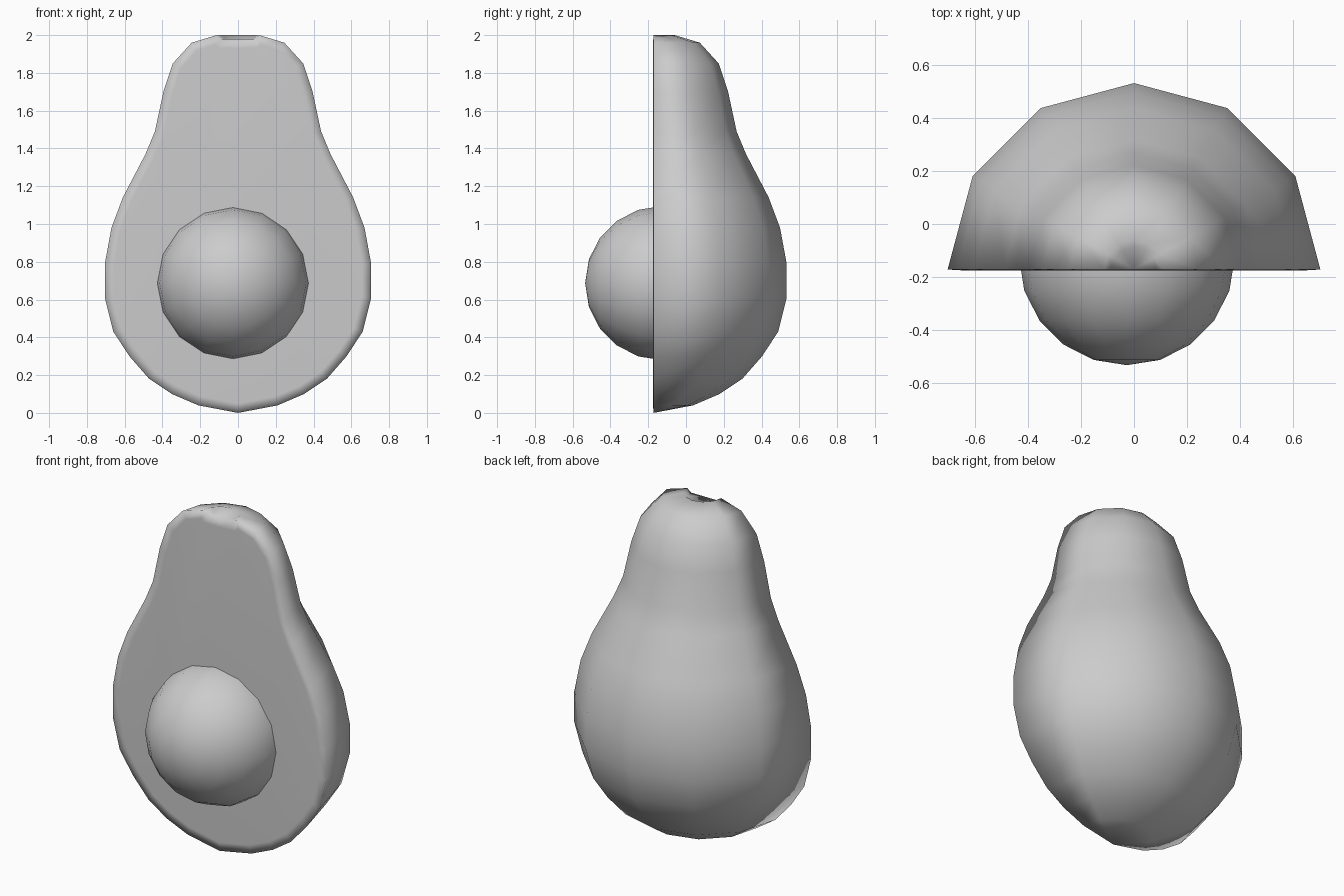
import bpy
import bmesh
import math
from mathutils import Matrix

cube = bpy.data.objects.get("Cube")
if cube:
    bpy.data.objects.remove(cube)

CUT_Y = -0.172
SEGMENTS = 6  # around the half turn

grey = bpy.data.materials.new("plain grey")
grey.use_nodes = True
grey.diffuse_color = (0.6, 0.6, 0.6, 1)
grey.node_tree.nodes["Principled BSDF"].inputs["Base Color"].default_value = (0.6, 0.6, 0.6, 1)


def add_object(name, bm):
    bmesh.ops.recalc_face_normals(bm, faces=bm.faces)
    for face in bm.faces:
        face.smooth = True
    mesh = bpy.data.meshes.new(name)
    bm.to_mesh(mesh)
    bm.free()
    mesh.materials.append(grey)
    obj = bpy.data.objects.new(name, mesh)
    bpy.context.collection.objects.link(obj)
    return obj


# Fruit half: pear profile (radius, height) from the base to the stem dent
profile = [(0, 0), (0.21, 0.04), (0.35, 0.1), (0.47, 0.18), (0.575, 0.3),
           (0.66, 0.43), (0.705, 0.61), (0.705, 0.79), (0.67, 0.98),
           (0.61, 1.14), (0.49, 1.37), (0.44, 1.49), (0.395, 1.7),
           (0.345, 1.85), (0.245, 1.96), (0.112, 2), (0.085, 1.98), (0, 1.98)]
bm = bmesh.new()
verts = [bm.verts.new((r, CUT_Y, z)) for r, z in profile]
edges = [bm.edges.new(pair) for pair in zip(verts, verts[1:])]
bmesh.ops.spin(bm, geom=verts + edges, cent=(0, CUT_Y, 0), axis=(0, 0, 1),
               angle=math.pi, steps=SEGMENTS)
bmesh.ops.remove_doubles(bm, verts=bm.verts, dist=0.0005)

# Flat cut face with a soft border
rim = [e for e in bm.edges if e.is_boundary]
cut = bmesh.ops.contextual_create(bm, geom=rim)["faces"]
bmesh.ops.recalc_face_normals(bm, faces=bm.faces)
bmesh.ops.inset_region(bm, faces=cut, thickness=0.05, depth=0.003)
add_object("fruit_half", bm)

# Round stone set into the cut face, poles facing front and back
bm = bmesh.new()
bmesh.ops.create_uvsphere(
    bm, u_segments=16, v_segments=10, radius=0.408,
    matrix=Matrix.Translation((-0.027, -0.126, 0.687)) @ Matrix.Rotation(math.pi / 2, 4, "X"))
add_object("stone", bm)
